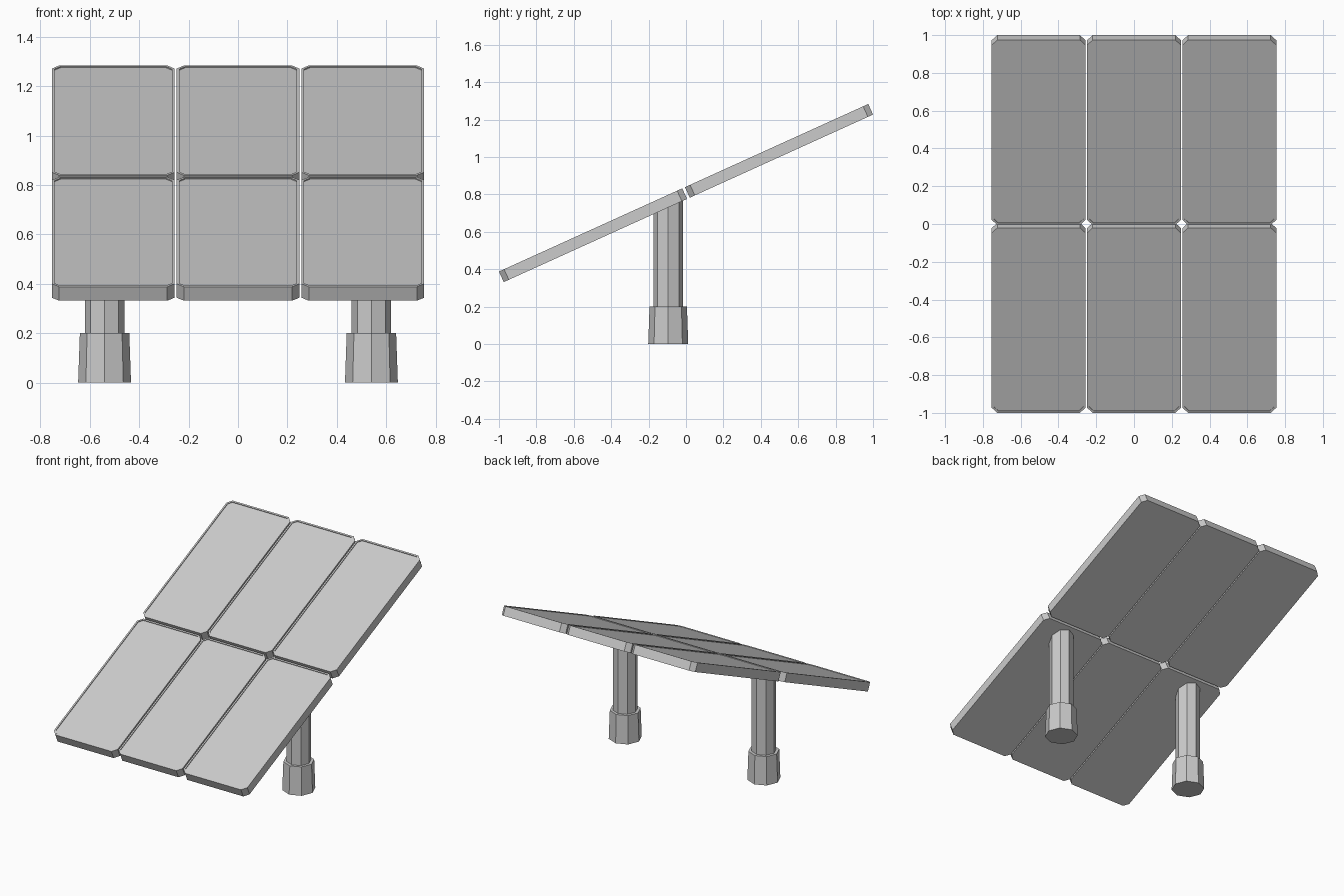
import bpy, bmesh, math
from mathutils import Matrix, Vector

if "Cube" in bpy.data.objects:
    bpy.data.objects.remove(bpy.data.objects["Cube"])

TILT = math.radians(24.4)
CENTRE = Vector((0, 0, 0.8075))
THICK, WIDTH, GAP_X, GAP_Y, TOTAL = 0.062, 0.497, 0.008, 0.016, 2.168
LENGTH = (TOTAL - GAP_Y) / 2
RIM, RECESS = 0.012, 0.005
FRAME = Matrix.Translation(CENTRE) @ Matrix.Rotation(TILT, 4, 'X')


def finish(bm, name, matrix=None):
    bmesh.ops.recalc_face_normals(bm, faces=bm.faces)
    mesh = bpy.data.meshes.new(name)
    bm.to_mesh(mesh)
    bm.free()
    obj = bpy.data.objects.new(name, mesh)
    bpy.context.collection.objects.link(obj)
    if matrix:
        obj.matrix_world = matrix
    return obj


def clipped_rect(bm, cx, cy, w, h, c, z):
    """Rectangle face with cut corners."""
    x, y = w / 2, h / 2
    pts = [(x - c, -y), (x, c - y), (x, y - c), (x - c, y),
           (c - x, y), (-x, y - c), (-x, c - y), (c - x, -y)]
    return bm.faces.new([bm.verts.new((cx + px, cy + py, z)) for px, py in pts])


def raise_face(bm, face, height):
    out = bmesh.ops.extrude_discrete_faces(bm, faces=[face])['faces'][0]
    bmesh.ops.translate(bm, verts=out.verts, vec=(0, 0, height))
    return out


def panel(name, cx, cy):
    # framed slab with a slightly sunken glass face
    bm = bmesh.new()
    base = clipped_rect(bm, cx, cy, WIDTH, LENGTH, 0.03, -THICK / 2)
    bottom_verts = list(base.verts)
    top = raise_face(bm, base, THICK)
    bm.faces.new(list(reversed(bottom_verts)))
    bmesh.ops.inset_individual(bm, faces=[top], thickness=RIM, depth=0)
    raise_face(bm, top, -RECESS)
    finish(bm, name, FRAME)

    # octagonal cells just beneath the glass
    bm = bmesh.new()
    cols, rows = 4, 9
    px, py = (WIDTH - 2 * RIM - 0.008) / cols, (LENGTH - 2 * RIM - 0.008) / rows
    for i in range(cols):
        for j in range(rows):
            clipped_rect(bm, cx + (i - (cols - 1) / 2) * px,
                         cy + (j - (rows - 1) / 2) * py,
                         px - 0.004, py - 0.004, 0.034,
                         THICK / 2 - RECESS - 0.002)
    finish(bm, name + "_cells", FRAME)


def post(name, x):
    # eight-sided shaft trimmed to the tilt, on a tapered foot
    y = -0.095
    for part, r1, r2, z1, z2 in (("foot", 0.107, 0.1, 0, 0.2),
                                 ("shaft", 0.08, 0.08, 0.19, 0.75)):
        bm = bmesh.new()
        bmesh.ops.create_cone(bm, cap_ends=True, segments=8, radius1=r1, radius2=r2,
                              depth=z2 - z1,
                              matrix=Matrix.Translation((x, y, (z1 + z2) / 2)))
        if part == "shaft":
            for v in bm.verts:
                if v.co.z > 0.5:
                    v.co.z = CENTRE.z - 0.02 + v.co.y * math.tan(TILT)
        finish(bm, name + "_" + part)


# two rows of three panels
for row, sy in (("lower", -1), ("upper", 1)):
    for col, sx in (("left", -1), ("middle", 0), ("right", 1)):
        panel(f"{row}_{col}_panel", sx * (WIDTH + GAP_X), sy * (LENGTH + GAP_Y) / 2)

# two support posts
for side, sx in (("left", -1), ("right", 1)):
    post(side + "_post", sx * 0.54)
